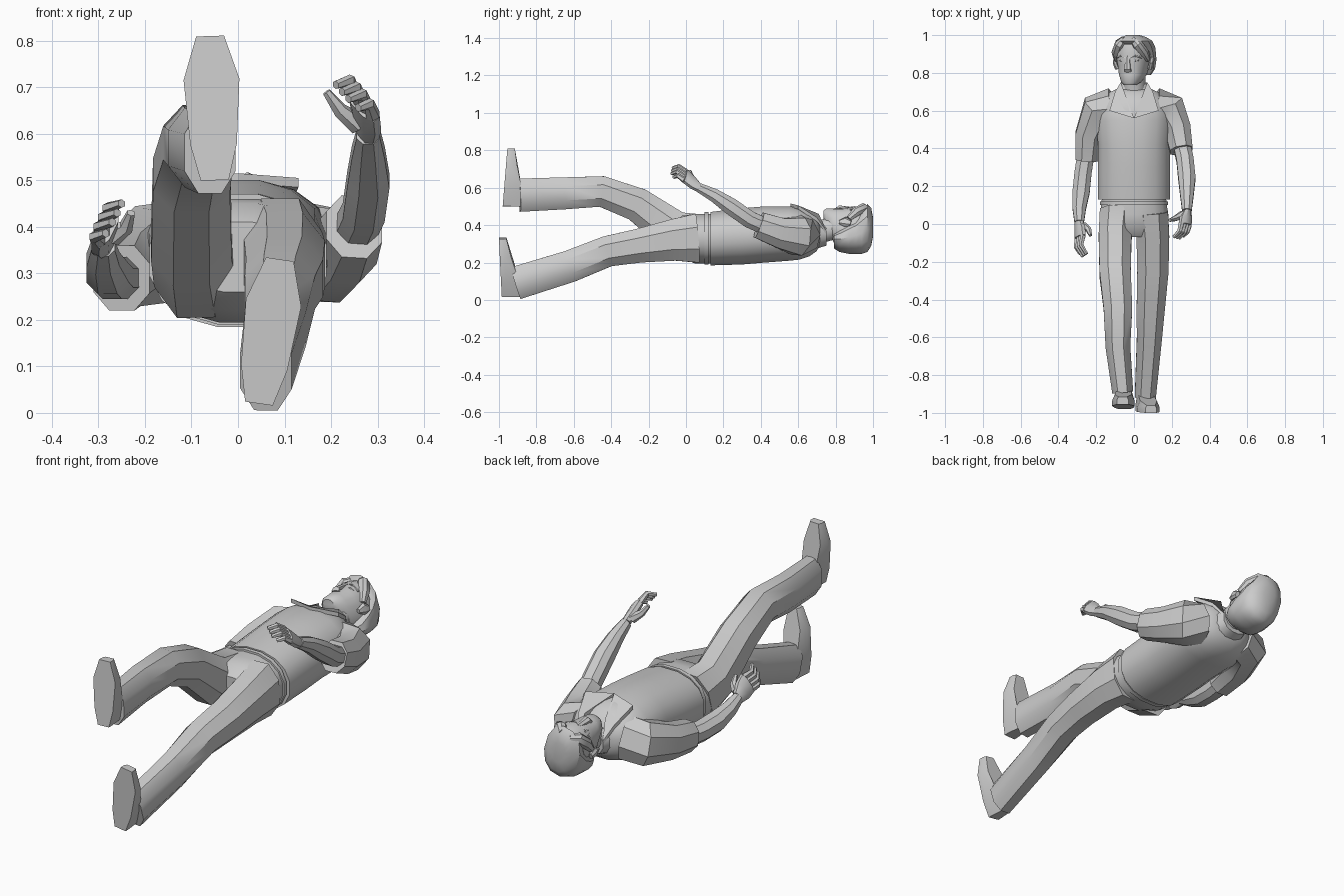
import bpy, bmesh, math
from mathutils import Vector, Matrix

cube = bpy.data.objects.get("Cube")
if cube:
    bpy.data.objects.remove(cube, do_unlink=True)

grey = bpy.data.materials.new("plain_grey")
grey.use_nodes = True
grey.diffuse_color = (.6, .6, .6, 1)
shader = next(node for node in grey.node_tree.nodes if node.type == "BSDF_PRINCIPLED")
shader.inputs["Base Color"].default_value = grey.diffuse_color
parts = []
SIDEWAYS, UPWARD = Vector((1, 0, 0)), Vector((0, 0, 1))


def skin(name, rings):
    """Bridge equal-sized rings of points into a closed skin."""
    bm = bmesh.new()
    loops = [[bm.verts.new(point) for point in ring] for ring in rings]
    for lower, upper in zip(loops, loops[1:]):
        for i in range(len(lower)):
            bm.faces.new((lower[i - 1], lower[i], upper[i], upper[i - 1]))
    bm.faces.new(loops[0])
    bm.faces.new(loops[-1])
    bmesh.ops.recalc_face_normals(bm, faces=bm.faces)
    mesh = bpy.data.meshes.new(name)
    bm.to_mesh(mesh)
    bm.free()
    mesh.materials.append(grey)
    part = bpy.data.objects.new(name, mesh)
    bpy.context.collection.objects.link(part)
    parts.append(part)


def oval(centre, across, through, width, depth, sides):
    """Slightly squared ellipse whose flats face its two axes."""
    ring = []
    grow = 1 / math.cos(math.pi / sides)
    for k in range(sides):
        angle = math.tau * (k + .5) / sides
        c, s = math.cos(angle), math.sin(angle)
        c, s = (math.copysign(abs(value) ** .9, value) * grow for value in (c, s))
        ring.append(centre + across * width * c + through * depth * s)
    return ring


def spread(values, count):
    """Resample a short list of radii evenly along a path."""
    if len(values) == 1:
        return list(values) * count
    result = []
    for i in range(count):
        place = i / (count - 1) * (len(values) - 1)
        k = min(int(place), len(values) - 2)
        result.append(values[k] + (values[k + 1] - values[k]) * (place - k))
    return result


def limb(name, points, widths, depths=None, sides=8):
    """Tube through the points, its radii spread along the path."""
    path = [Vector(point) for point in points]
    count = len(path)
    wide, deep = spread(widths, count), spread(depths or widths, count)
    rings = []
    for i, centre in enumerate(path):
        along = (path[min(i + 1, count - 1)] - path[max(i - 1, 0)]).normalized()
        across = (SIDEWAYS - along * along.dot(SIDEWAYS)).normalized()
        rings.append(oval(centre, across, along.cross(across), wide[i], deep[i], sides))
    skin(name, rings)


def stack(name, stations, sides=16):
    """Cross-sections along the body: position, half width, back and front height."""
    skin(name, [oval(Vector((0, y, (back + front) / 2)), SIDEWAYS, UPWARD,
                     width, (front - back) / 2, sides)
                for y, width, back, front in stations])


# Shirt: straight trunk, then shoulders rounding over into the neck
trunk = [(.13, .19, .185, .47), (.3, .19, .19, .49), (.42, .19, .2, .5)]
shoulders = []
for step in range(5):
    turn = math.radians(step * 20)
    out, rise = math.cos(turn), math.sin(turn)
    shoulders.append((.55 + rise * .17, .06 + out * .14, .31 - out * .1, .39 + out * .11))
stack("shirt", trunk + shoulders)

# Belt and hips
stack("belt", [(.1, .18, .19, .47), (.12, .18, .19, .47)])
stack("hips", [(.13, .17, .195, .46), (.05, .18, .195, .46), (-.02, .18, .22, .45),
               (-.07, .13, .26, .41)])

# Trouser legs: the right one raised, the left one trailing
leg_widths, leg_depths = (.09, .08, .055), (.13, .08, .088)
limb("right_leg", [(-.09, .06, .33), (-.1, -.07, .37), (-.1, -.26, .51), (-.085, -.45, .58),
                   (-.085, -.65, .57), (-.06, -.89, .56)], leg_widths, leg_depths)
limb("left_leg", [(.09, .06, .33), (.1, -.07, .32), (.1, -.25, .29), (.09, -.42, .26),
                  (.08, -.62, .18), (.06, -.91, .09)], leg_widths, leg_depths)


def shoe(name, heel, toe):
    """Sole outline about the heel-to-toe line, with an instep above it."""
    heel, toe = Vector(heel), Vector(toe)
    across = (toe - heel).cross(Vector((0, 1, 0))).normalized()
    profile = [(0, .03, .1), (.25, .05, .1), (.7, .06, .06), (1, .03, .04)]
    walk = [(1, *row) for row in profile] + [(-1, *row) for row in reversed(profile)]
    sole, welt, upper = [], [], []
    for side, t, width, height in walk:
        middle = heel.lerp(toe, t)
        edge = across * side * width
        sole.append(middle + edge)
        welt.append(middle + edge + Vector((0, .025, 0)))
        upper.append(middle + edge * .75 + Vector((0, height, 0)))
    skin(name, [sole, welt, upper])


shoe("right_shoe", (-.05, -.98, .5), (-.06, -.955, .81))
shoe("left_shoe", (.045, -.985, .02), (.09, -1, .33))

# Sleeves and bare forearms
sleeve_widths, sleeve_depths, arm = (.09, .09, .07, .06), (.1, .1, .08, .07), (.045, .045, .025)
limb("left_sleeve", [(.11, .62, .35), (.19, .6, .34), (.23, .5, .36), (.25, .39, .4)],
     sleeve_widths, sleeve_depths)
limb("right_sleeve", [(-.11, .62, .35), (-.19, .6, .34), (-.24, .47, .31), (-.25, .34, .29)],
     sleeve_widths, sleeve_depths)
limb("left_forearm", [(.25, .43, .39), (.27, .34, .43), (.28, .24, .5), (.28, .15, .56),
                      (.28, .07, .6)], arm)
limb("right_forearm", [(-.25, .4, .29), (-.27, .27, .29), (-.28, .17, .3), (-.29, .08, .33),
                       (-.29, .01, .36)], arm)


def hand(side, wrist, first, last, bend, tip, thumb):
    """Palm from the wrist to the knuckle row, four curled fingers and a thumb."""
    wrist, first, last, bend, tip = map(Vector, (wrist, first, last, bend, tip))
    row = last - first
    knuckles = (first + last) / 2
    across = row.normalized()
    through = (knuckles - wrist).cross(row).normalized()
    skin(side + "_palm", [
        oval(wrist.lerp(knuckles, t), across, through, row.length * width, .02, 8)
        for t, width in ((0, .4), (.5, .65), (1, .7))])
    fingers = ("index", "middle", "ring", "little")
    for i, label in enumerate(fingers):
        base = first.lerp(last, i / 3)
        reach = .8 if label == "little" else 1
        limb(f"{side}_{label}_finger", [base, base + bend * reach, base + tip * reach],
             (.014, .008), sides=6)
    limb(side + "_thumb", thumb, (.02, .008), sides=6)


hand("left", (.28, .07, .6), (.25, 0, .685), (.29, -.01, .64), (-.01, -.04, .03), (-.04, -.07, .02),
     [(.26, .05, .62), (.22, .03, .65), (.19, .02, .69)])
hand("right", (-.29, .01, .36), (-.27, -.06, .43), (-.3, -.08, .37), (-.01, -.05, .01),
     (.02, -.1, .02), [(-.27, -.01, .38), (-.24, -.03, .4), (-.23, -.06, .43)])

# Neck and collar wings
limb("neck", [(0, .64, .36), (0, .74, .37), (0, .81, .39)], [.06], sides=12)
stack("collar_stand", [(.68, .1, .27, .43), (.75, .07, .29, .41)], 12)
for side, s in (("left", 1), ("right", -1)):
    wing = [(.07, .75, .36), (.055, .71, .45), (0, .56, .505), (.13, .6, .495), (.1, .7, .43)]
    skin(side + "_collar", [[(s * x, y, z + lift) for x, y, z in wing] for lift in (-.01, .01)])

# Head and hair
body_count = len(parts)
stack("head", [(.735, .03, .43, .48), (.75, .05, .38, .49), (.79, .07, .31, .49),
               (.84, .08, .28, .49), (.9, .09, .27, .5), (.95, .08, .28, .49), (.98, .05, .3, .45)])
stack("hair", [(.79, .07, .28, .34), (.82, .09, .26, .36), (.87, .1, .25, .4), (.91, .1, .25, .43),
               (.94, .1, .25, .47), (.97, .09, .26, .51), (.99, .06, .29, .49), (1, .03, .34, .44)], 12)

# Nose, lips, eyes, ears and parted fringe
limb("nose", [(0, .89, .49), (0, .85, .495), (0, .82, .5), (0, .81, .49)], (.01, .02), (.01,), 6)
for label, y in (("upper", .79), ("lower", .78)):
    limb(label + "_lip", [(-.03, y, .48), (0, y, .488), (.03, y, .48)], (.003, .006, .003), sides=6)
for side, s in (("left", 1), ("right", -1)):
    limb(side + "_brow", [(s * .01, .88, .493), (s * .04, .89, .488), (s * .07, .88, .463)],
         (.006, .004), sides=6)
    limb(side + "_eye", [(s * .02, .867, .487), (s * .04, .867, .482), (s * .055, .867, .472)],
         (.003, .006, .003), sides=6)
    limb(side + "_ear", [(s * .09, .82, .39), (s * .1, .85, .39), (s * .1, .88, .38)],
         [.01], (.01, .024, .014), 6)
    limb(side + "_fringe", [(s * .02, .98, .48), (s * .05, .95, .48), (s * .075, .91, .45),
                            (s * .085, .87, .41)], (.015, .03, .015), sides=8)

# Head turned a little to the right
pivot = Matrix.Translation((0, 0, .38))
turned = pivot @ Matrix.Rotation(math.radians(-17), 4, "Y") @ pivot.inverted()
for part in parts[body_count:]:
    part.data.transform(turned)

# Smooth shading with creases kept
bpy.ops.object.select_all(action="DESELECT")
for part in parts:
    part.select_set(True)
bpy.context.view_layer.objects.active = parts[0]
bpy.ops.object.shade_smooth_by_angle(angle=math.radians(35))
